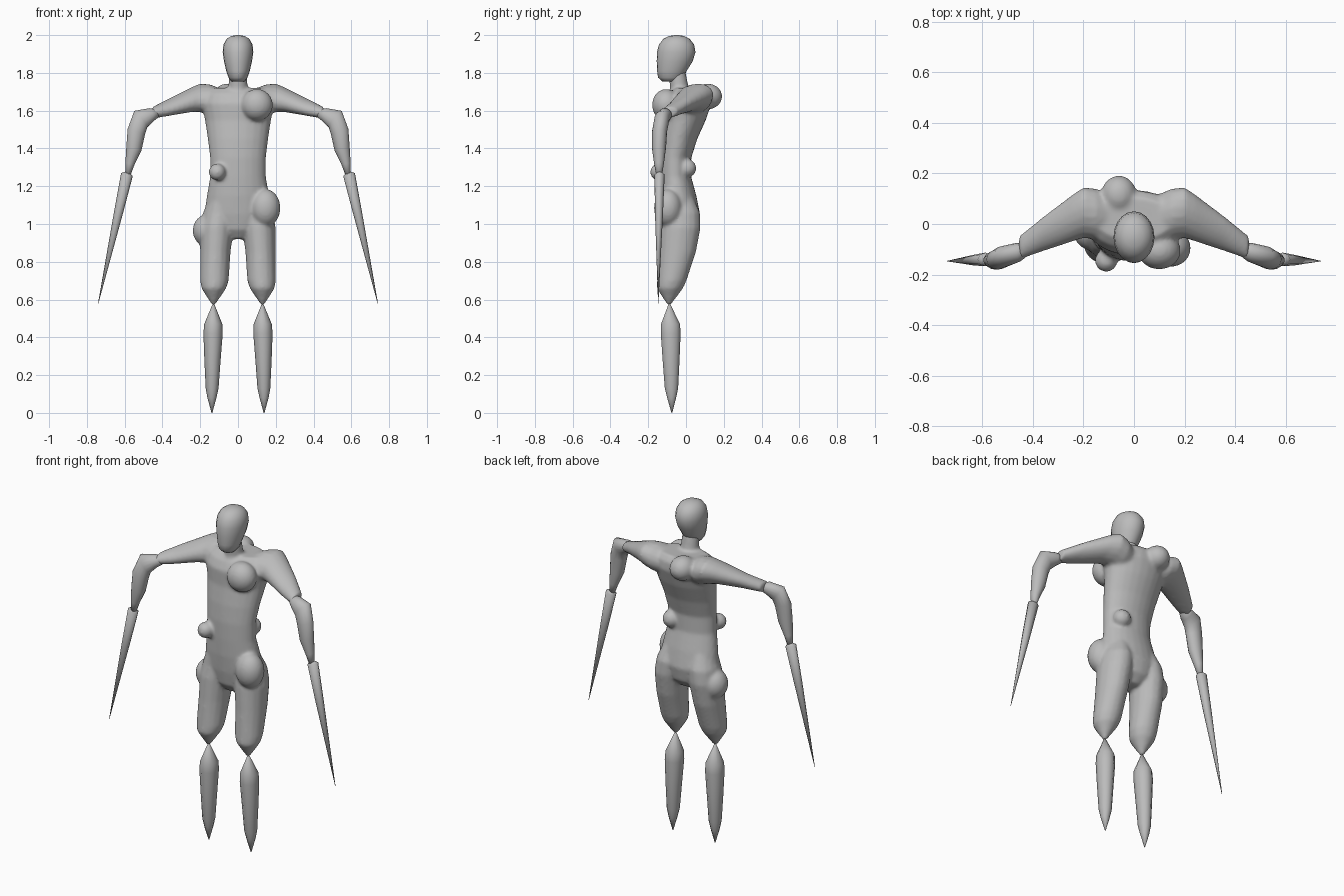
import bpy, bmesh, math
from mathutils import Vector, Matrix

grey = bpy.data.materials.new("plain grey")
grey.diffuse_color = (0.5, 0.5, 0.5, 1)


def loft(bm, rings, n=16):
    """Closed tube through rings given as (centre, half axis u, half axis v)."""
    loops = []
    for c, u, v in rings:
        c, u, v = Vector(c), Vector(u), Vector(v)
        loops.append([bm.verts.new(c + u * math.cos(2 * math.pi * i / n)
                                   + v * math.sin(2 * math.pi * i / n)) for i in range(n)])
    for a, b in zip(loops, loops[1:]):
        for i in range(n):
            j = (i + 1) % n
            bm.faces.new((a[i], a[j], b[j], b[i]))
    bm.faces.new(loops[0][::-1])
    bm.faces.new(loops[-1])


def upright(rows):
    """Level rings from (z, x, y, half width, half depth)."""
    return [((x, y, z), (w, 0, 0), (0, d, 0)) for z, x, y, w, d in rows]


def bump(bm, pos, scale):
    m = Matrix.Translation(pos) @ Matrix.Diagonal((*scale, 1))
    bmesh.ops.create_uvsphere(bm, u_segments=24, v_segments=14, radius=1, matrix=m)


def finish(bm, name):
    bmesh.ops.recalc_face_normals(bm, faces=bm.faces)
    for f in bm.faces:
        f.smooth = True
    me = bpy.data.meshes.new(name)
    bm.to_mesh(me)
    bm.free()
    me.materials.append(grey)
    ob = bpy.data.objects.new(name, me)
    bpy.context.collection.objects.link(ob)
    return ob


# Body: torso, neck, thighs, upper arms and lumps fused into one skin
bm = bmesh.new()
loft(bm, upright([
    (0.92, 0, -0.035, 0.05, 0.05), (0.97, 0, -0.03, 0.13, 0.09),
    (1.05, 0, -0.03, 0.18, 0.105), (1.15, 0, -0.045, 0.165, 0.1),
    (1.25, 0, -0.06, 0.148, 0.088), (1.35, 0, -0.06, 0.148, 0.088),
    (1.45, 0, -0.04, 0.16, 0.1), (1.55, 0, -0.01, 0.175, 0.115),
    (1.64, 0, 0.005, 0.195, 0.13), (1.69, 0, 0.015, 0.185, 0.115),
    (1.72, 0, 0.02, 0.15, 0.085)]), 24)
loft(bm, upright([(1.66, 0, -0.02, 0.08, 0.08), (1.72, 0, -0.035, 0.052, 0.05),
                  (1.82, 0, -0.05, 0.045, 0.045)]))
for s in (-1, 1):
    # thigh tapering to the knee point
    loft(bm, upright([
        (0.57, s * 0.13, -0.09, 0.008, 0.008), (0.66, s * 0.128, -0.085, 0.066, 0.07),
        (0.70, s * 0.125, -0.075, 0.076, 0.078), (0.85, s * 0.12, -0.045, 0.081, 0.098),
        (0.98, s * 0.112, -0.03, 0.088, 0.108), (1.06, s * 0.1, -0.025, 0.085, 0.1),
        (1.14, s * 0.09, -0.04, 0.06, 0.08)]))
    # shoulder and swept upper arm
    loft(bm, [((s * 0.08, 0.02, 1.64), (0, 0.09, 0.02), (0, -0.015, 0.07)),
              ((s * 0.15, 0.04, 1.66), (0, 0.1, 0.02), (0, -0.015, 0.078)),
              ((s * 0.2, 0.045, 1.668), (0, 0.1, 0.03), (0, -0.015, 0.07)),
              ((s * 0.24, 0.025, 1.66), (0, 0.093, 0.03), (0, -0.015, 0.06)),
              ((s * 0.36, -0.04, 1.62), (0, 0.068, 0.025), (0, -0.01, 0.04)),
              ((s * 0.455, -0.095, 1.588), (0, 0.046, 0.012), (0, -0.01, 0.028))])
bump(bm, (0.10, -0.105, 1.63), (0.085, 0.075, 0.085))    # chest
bump(bm, (-0.11, -0.145, 1.275), (0.045, 0.045, 0.045))  # front waist
bump(bm, (0.09, 0.005, 1.295), (0.05, 0.05, 0.05))       # back waist
bump(bm, (0.145, -0.095, 1.085), (0.08, 0.075, 0.1))     # right hip
bump(bm, (-0.165, -0.03, 0.965), (0.075, 0.075, 0.085))  # left hip
bump(bm, (-0.06, 0.115, 1.675), (0.07, 0.077, 0.068))    # upper back
body = finish(bm, "body")
rm = body.modifiers.new("fuse", 'REMESH')
rm.mode = 'VOXEL'
rm.voxel_size = 0.009
rm.use_smooth_shade = True
sm = body.modifiers.new("soften", 'SMOOTH')
sm.factor = 0.5
sm.iterations = 8

# Head with a flat face and narrow chin
bm = bmesh.new()
loft(bm, upright([
    (1.755, 0, -0.085, 0.035, 0.04), (1.775, 0, -0.08, 0.05, 0.068),
    (1.81, 0, -0.075, 0.062, 0.078), (1.86, 0, -0.06, 0.074, 0.095),
    (1.91, 0, -0.052, 0.081, 0.102), (1.95, 0, -0.05, 0.077, 0.093),
    (1.98, 0, -0.05, 0.06, 0.07), (1.995, 0, -0.05, 0.036, 0.04),
    (2.0, 0, -0.05, 0.008, 0.01)]), 20)
finish(bm, "head")

for side, s in (("left", -1), ("right", 1)):
    # Forearm bending down from the elbow
    bm = bmesh.new()
    loft(bm, [((s * 0.42, -0.1, 1.585), (0, 0.025, 0), (0, 0, 0.02)),
              ((s * 0.46, -0.112, 1.577), (s * 0.01, 0.036, 0), (s * 0.008, 0, 0.036)),
              ((s * 0.515, -0.128, 1.555), (s * 0.01, 0.04, 0), (s * 0.034, 0, 0.044)),
              ((s * 0.538, -0.14, 1.49), (0, 0.04, 0), (s * 0.046, 0, 0.014)),
              ((s * 0.551, -0.143, 1.40), (0, 0.037, 0), (s * 0.04, 0, 0.01)),
              ((s * 0.572, -0.143, 1.32), (0, 0.026, 0), (s * 0.024, 0, 0.006)),
              ((s * 0.585, -0.142, 1.25), (0, 0.014, 0), (s * 0.012, 0, 0.003))])
    finish(bm, side + "_forearm")

    # Hand spike
    bm = bmesh.new()
    loft(bm, [((s * 0.583, -0.14, 1.275), (s * 0.01, 0, 0.003), (0, 0.01, 0)),
              ((s * 0.588, -0.14, 1.262), (s * 0.031, 0, 0.008), (0, 0.027, 0)),
              ((s * 0.635, -0.143, 1.05), (s * 0.023, 0, 0.005), (0, 0.021, 0)),
              ((s * 0.74, -0.147, 0.58), (s * 0.001, 0, 0), (0, 0.001, 0))], 8)
    finish(bm, side + "_hand_spike")

    # Shin pointed at both ends
    bm = bmesh.new()
    loft(bm, upright([
        (0.0, s * 0.138, -0.075, 0.002, 0.002), (0.08, s * 0.138, -0.076, 0.024, 0.025),
        (0.13, s * 0.137, -0.077, 0.034, 0.037), (0.28, s * 0.135, -0.079, 0.043, 0.047),
        (0.42, s * 0.132, -0.081, 0.051, 0.055), (0.47, s * 0.131, -0.082, 0.048, 0.053),
        (0.58, s * 0.13, -0.088, 0.003, 0.003)]), 10)
    finish(bm, side + "_shin")
